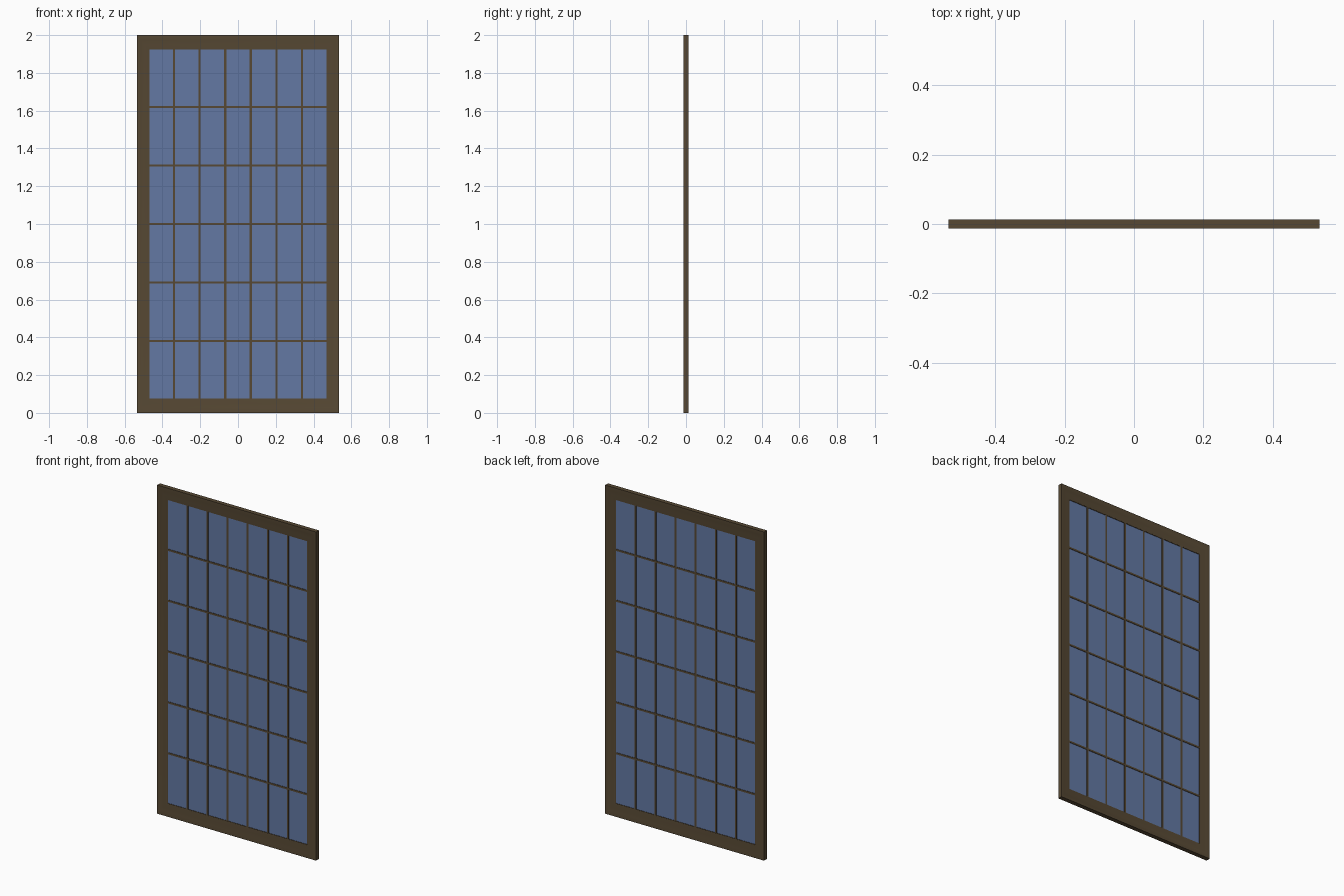
import bpy, bmesh

if "Cube" in bpy.data.objects:
    bpy.data.objects.remove(bpy.data.objects["Cube"])

def material(name, rgb):
    m = bpy.data.materials.new(name)
    m.diffuse_color = (*rgb, 1)
    m.use_nodes = True
    m.node_tree.nodes["Principled BSDF"].inputs["Base Color"].default_value = m.diffuse_color
    return m

WOOD = material("dark_brown_wood", (0.095, 0.066, 0.034))
GLASS = material("blue_glass", (0.125, 0.19, 0.37))

W, H, D = 0.535, 1.0, 0.0135      # outer half width, half height, half depth
IX, IZ = 0.475, 0.925             # half size of the opening

def finish(bm, name, mat):
    bmesh.ops.recalc_face_normals(bm, faces=bm.faces)
    me = bpy.data.meshes.new(name)
    bm.to_mesh(me)
    bm.free()
    me.materials.append(mat)
    ob = bpy.data.objects.new(name, me)
    bpy.context.collection.objects.link(ob)
    return ob

def box(name, x, z, hx, hz, hy, mat):
    bm = bmesh.new()
    bmesh.ops.create_cube(bm, size=2)
    for v in bm.verts:
        v.co = (x + v.co.x * hx, v.co.y * hy, z + v.co.z * hz)
    return finish(bm, name, mat)

# Mitred frame: hollow profile (0 = outer edge, 1 = opening; depth), both sides alike
half = [(0, D), (0.06, D), (0.35, 0.0098), (0.65, 0.0075), (0.92, 0.0062), (1, 0.005)]
profile = half + [(t, -y) for t, y in reversed(half)]
bm = bmesh.new()
rings = []
for t, y in profile:
    hx, hz = W + (IX - W) * t, H + (IZ - H) * t
    rings.append([bm.verts.new((sx * hx, y, 1 + sz * hz))
                  for sx, sz in ((-1, -1), (1, -1), (1, 1), (-1, 1))])
for a, b in zip(rings, rings[1:] + rings[:1]):
    for i in range(4):
        j = (i + 1) % 4
        bm.faces.new((a[i], a[j], b[j], b[i]))
frame = finish(bm, "frame", WOOD)
bpy.context.view_layer.objects.active = frame
frame.select_set(True)
bpy.ops.object.shade_smooth_by_angle()

# Glass sheet tucked into the frame
box("glass", 0, 1, IX + 0.003, IZ + 0.003, 0.002, GLASS)

# Glazing bars: a thin border plus the inner grid
B, BY = 0.0058, 0.0048
for i in range(8):
    x = (i - 3.5) * 0.1355
    box("upright_bar", x, 1, B, IZ + 0.001, BY, WOOD)
for k in range(7):
    z = 1 + (k - 3) * 0.3095
    box("cross_bar", 0, z, IX, min(B, 0.0056), BY - 0.0003, WOOD)
